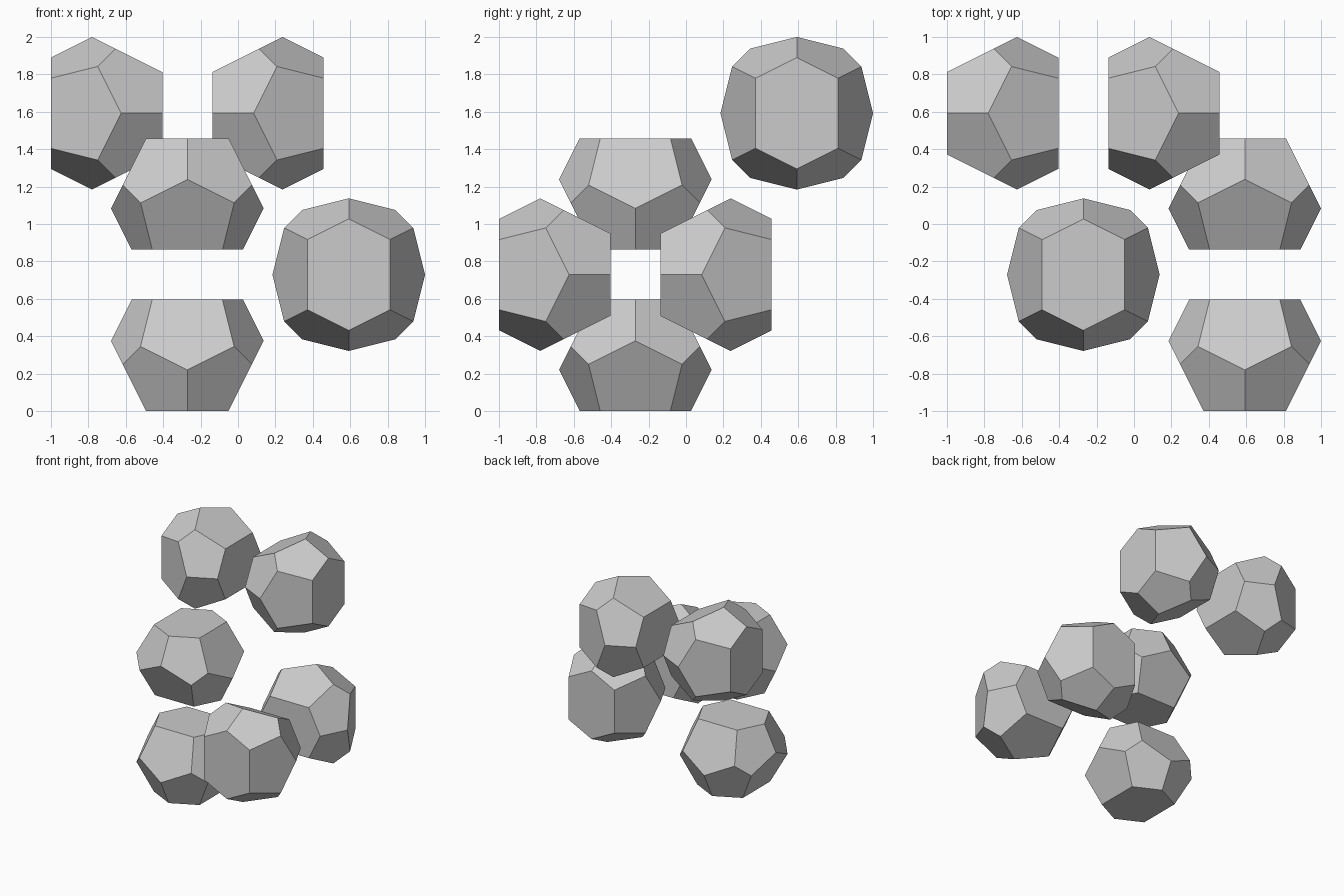
import bpy
import bmesh
from mathutils import Vector

cube = bpy.data.objects.get("Cube")
if cube:
    bpy.data.objects.remove(cube, do_unlink=True)

grey = bpy.data.materials.new("light grey")
grey.use_nodes = True
colour = (0.6, 0.6, 0.6, 1)
grey.diffuse_color = colour
grey.node_tree.nodes["Principled BSDF"].inputs["Base Color"].default_value = colour

SIZE = 0.05954   # scale of each cell
STEP = 0.8629    # spacing of the two cells in a pair

# One quarter of the cell's lower half: u, v, w with w along the hexagon axis
QUARTER = [(3.7004, 3.1498, -5), (0, 5, -5),
           (5.8003, 4.1997, -0.8003), (6.8502, 0, 1.2996)]


def cell_points():
    """Mirror the quarter in u and v; the upper half is the lower one turned and flipped."""
    points = set()
    for u, v, w in QUARTER:
        for su in (1, -1):
            for sv in (1, -1):
                points.add((su * u, sv * v, w))
                points.add((sv * v, su * u, -w))
    return sorted(points)


def add_cell(name, centre, axes, flip):
    """Fourteen-sided cell: axes gives the world axis for u, v and w."""
    bm = bmesh.new()
    for p in cell_points():
        co = Vector()
        for axis, value in zip(axes, (p[0], p[1], p[2] * flip)):
            co[axis] = value * SIZE
        bm.verts.new(co)
    bmesh.ops.convex_hull(bm, input=bm.verts[:])
    # Merge hull triangles into flat pentagons and hexagons
    bmesh.ops.dissolve_limit(bm, angle_limit=0.02, verts=bm.verts[:], edges=bm.edges[:])
    bmesh.ops.recalc_face_normals(bm, faces=bm.faces[:])
    mesh = bpy.data.meshes.new(name)
    bm.to_mesh(mesh)
    bm.free()
    mesh.materials.append(grey)
    obj = bpy.data.objects.new(name, mesh)
    obj.location = centre
    bpy.context.collection.objects.link(obj)


# Three pairs of cells, each pair stacked along its own axis
near = -1 + 5 * SIZE
far = 1 - 6.8502 * SIZE
middle = near + STEP / 2
pairs = [
    (("left_cell", "right_cell"), (near, far, 1 + far), (1, 2, 0)),
    (("front_cell", "back_cell"), (far, near, 1 + middle), (0, 2, 1)),
    (("lower_cell", "upper_cell"), (middle, middle, 1 + near), (0, 1, 2)),
]
# Name the sideways pair from the model's own point of view
pairs[0] = (("right_cell", "left_cell"),) + pairs[0][1:]

for names, start, axes in pairs:
    for i, name in enumerate(names):
        centre = Vector(start)
        centre[axes[2]] += i * STEP
        add_cell(name, centre, axes, 1 - 2 * i)
